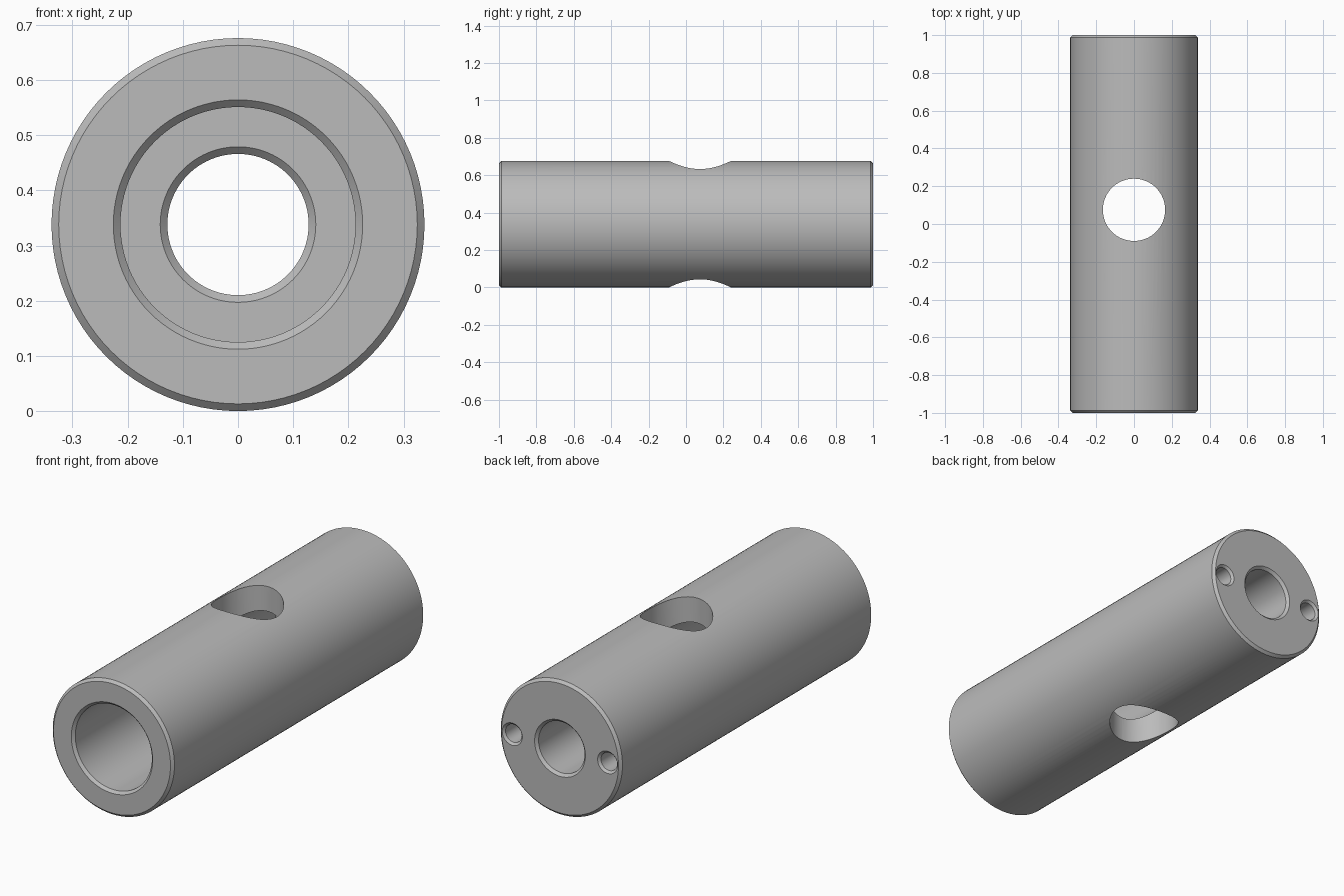
import bpy, bmesh, math
from mathutils import Matrix, Vector

cube = bpy.data.objects.get("Cube")
if cube:
    bpy.data.objects.remove(cube, do_unlink=True)

R = 0.338          # outer radius, also the height of the axis
C = 0.013          # chamfer size

steel = bpy.data.materials.new("plain_grey_steel")
steel.use_nodes = True
grey = (0.5, 0.5, 0.5, 1)
steel.diffuse_color = grey
steel.node_tree.nodes["Principled BSDF"].inputs["Base Color"].default_value = grey


def lathe(name, profile, centre, sides, axis="Y"):
    """Revolve a closed (radius, length) outline about the Y or Z axis."""
    bm = bmesh.new()
    verts = [bm.verts.new((r, a, 0)) for r, a in profile]
    edges = [bm.edges.new((verts[i - 1], v)) for i, v in enumerate(verts)]
    bmesh.ops.spin(bm, geom=verts + edges, cent=(0, 0, 0), axis=(0, 1, 0),
                   angle=math.tau, steps=sides, use_duplicate=False)
    bmesh.ops.remove_doubles(bm, verts=bm.verts, dist=1e-5)
    bmesh.ops.dissolve_degenerate(bm, edges=bm.edges, dist=1e-5)
    if axis == "Z":
        bm.transform(Matrix.Rotation(math.pi / 2, 4, "X"))
    bm.transform(Matrix.Translation(Vector(centre)))
    bmesh.ops.recalc_face_normals(bm, faces=bm.faces)
    mesh = bpy.data.meshes.new(name)
    bm.to_mesh(mesh)
    bm.free()
    mesh.materials.append(steel)
    obj = bpy.data.objects.new(name, mesh)
    bpy.context.collection.objects.link(obj)
    return obj


# Stepped sleeve: wide bore from the front, narrow bore through the back
wide, narrow, step = 0.213, 0.128, 0.6
sleeve = lathe("stepped_sleeve", [
    (R - C, -1), (R, -1 + C), (R, 1 - C), (R - C, 1),
    (narrow + C, 1), (narrow, 1 - C), (narrow, step + C), (narrow + C, step),
    (wide, step), (wide, -1 + C), (wide + C, -1)], (0, 0, R), 96)

# Cross hole and two countersunk pin holes in the back face
cutters = [lathe("cross_hole_cutter",
                 [(0, -0.5), (0.165, -0.5), (0.165, 0.5), (0, 0.5)],
                 (0, 0.075, R), 64, "Z")]
for side, x in (("left", 0.265), ("right", -0.265)):
    cutters.append(lathe(side + "_pin_hole_cutter", [
        (0, -0.2), (0.045, -0.2), (0.045, -0.011), (0.056, 0), (0.056, 0.05), (0, 0.05)],
        (x, 1, R), 32))

bpy.context.view_layer.objects.active = sleeve
for cutter in cutters:
    mod = sleeve.modifiers.new(cutter.name, "BOOLEAN")
    mod.operation = "DIFFERENCE"
    mod.solver = "EXACT"
    mod.object = cutter
    bpy.ops.object.modifier_apply(modifier=mod.name)
    bpy.data.objects.remove(cutter, do_unlink=True)

# Smooth round walls, crisp machined edges
bpy.ops.object.select_all(action="DESELECT")
sleeve.select_set(True)
bpy.ops.object.shade_smooth_by_angle(angle=math.radians(25))
